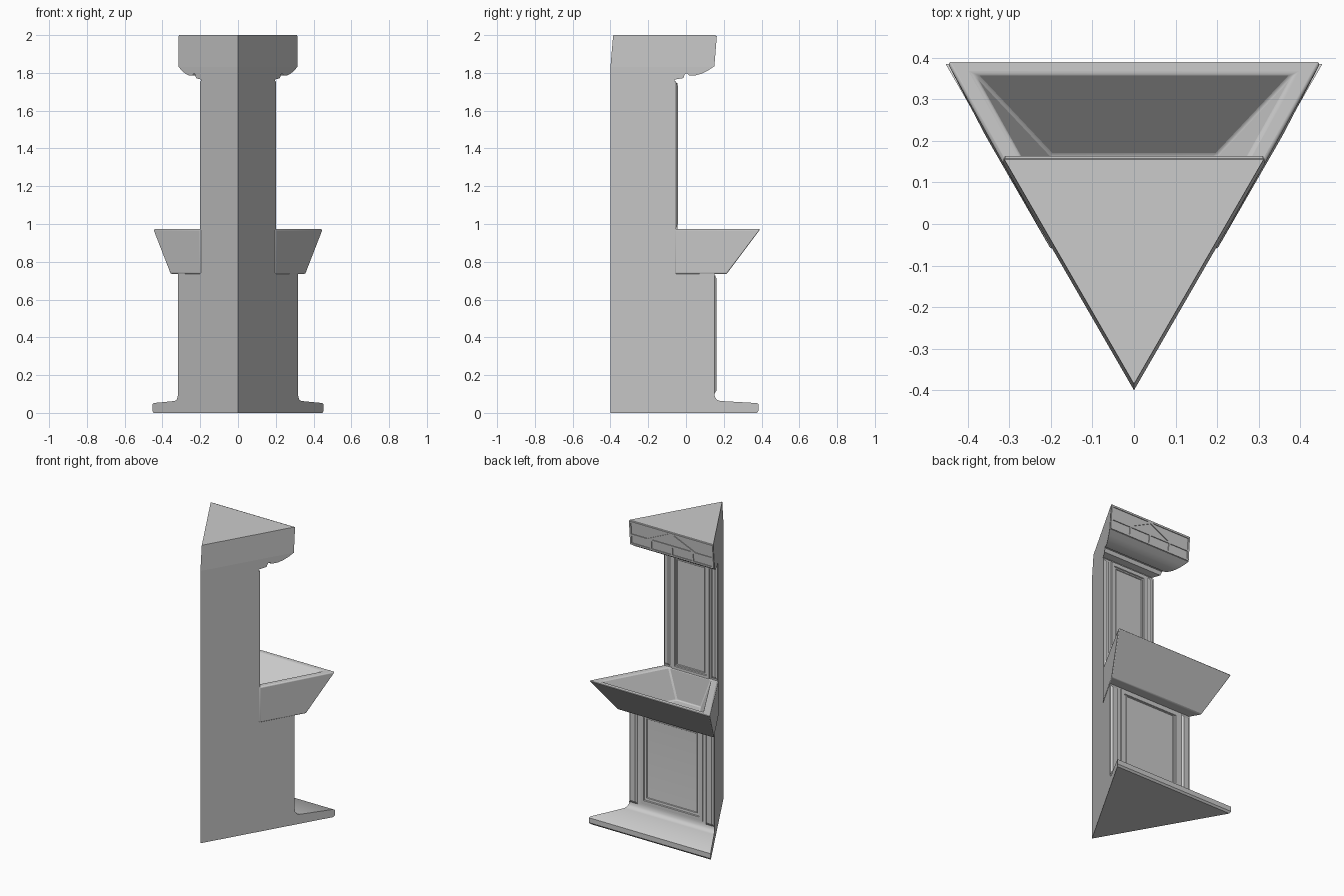
import bpy, bmesh, math
from mathutils import Vector

if "Cube" in bpy.data.objects:
    bpy.data.objects.remove(bpy.data.objects["Cube"])

T = math.tan(math.radians(30))   # half width of the wedge per unit of depth
APEX = -0.4


def finish(bm, name, bevel=0.0, smooth=False):
    bmesh.ops.recalc_face_normals(bm, faces=bm.faces)
    me = bpy.data.meshes.new(name)
    bm.to_mesh(me)
    bm.free()
    ob = bpy.data.objects.new(name, me)
    bpy.context.collection.objects.link(ob)
    if bevel:
        m = ob.modifiers.new("Bevel", 'BEVEL')
        m.width, m.segments, m.limit_method = bevel, 3, 'ANGLE'
    if smooth:
        bpy.context.view_layer.objects.active = ob
        ob.select_set(True)
        bpy.ops.object.shade_smooth_by_angle(angle=math.radians(35))
        ob.select_set(False)
    return ob


def add_loft(bm, rings, cyclic=False):
    vs = [[bm.verts.new(p) for p in r] for r in rings]
    n = len(vs[0])
    pairs = list(zip(vs, vs[1:])) + ([(vs[-1], vs[0])] if cyclic else [])
    for a, b in pairs:
        for i in range(n):
            j = (i + 1) % n
            bm.faces.new((a[i], a[j], b[j], b[i]))
    if not cyclic:
        bm.faces.new(vs[0])
        bm.faces.new(vs[-1])


def loft(name, rings, cyclic=False, **kw):
    bm = bmesh.new()
    add_loft(bm, rings, cyclic)
    return finish(bm, name, **kw)


def tri(apex, y, z):
    h = (y - apex) * T
    return [(0, apex, z), (h, y, z), (-h, y, z)]


def trap(y0, y1, h0, h1, z):
    return [(-h0, y0, z), (h0, y0, z), (h1, y1, z), (-h1, y1, z)]


def rect(h, z0, z1, y):
    return [(-h, y, z0), (h, y, z0), (h, y, z1), (-h, y, z1)]


# body: side profile (y, z) widened along the wedge
profile = [(0.375, 0), (0.385, 0.012), (0.385, 0.045), (0.375, 0.052), (0.18, 0.063),
           (0.163, 0.07), (0.153, 0.085), (0.15, 0.105), (0.15, 0.74), (-0.052, 0.74),
           (-0.052, 1.755), (-0.062, 1.757), (-0.06, 1.765), (-0.015, 1.772),
           (-0.005, 1.795), (0.008, 1.797), (0.015, 1.787), (0.05, 1.787),
           (0.08, 1.795), (0.112, 1.81), (0.145, 1.832)]
bm = bmesh.new()
sides = []
for s in (-1, 1):
    pts = [(0, APEX, 0)] + [(s * (y - APEX) * T, y, z) for y, z in profile] + [(0, APEX, 1.832)]
    sides.append([bm.verts.new(p) for p in pts])
a, b = sides
bm.faces.new(a)
bm.faces.new(b)
for i in range(len(a) - 1):
    bm.faces.new((a[i], a[i + 1], b[i + 1], b[i]))
bm.faces.new((a[-1], a[0], b[0], b[-1]))
bmesh.ops.remove_doubles(bm, verts=bm.verts, dist=1e-5)
finish(bm, "fountain_body", smooth=True)

# tapered top block of the cornice
loft("cornice_block", [tri(APEX, 0.145, 1.832), tri(-0.386, 0.158, 1.995),
                       tri(-0.385, 0.155, 2.0)])

# basin: outer wall, rim, then sloping bowl
def w(y, d=0.004):
    return (y - APEX) * T + d

loft("basin", [trap(-0.06, 0.215, w(-0.06), w(0.215), 0.735),
               trap(-0.06, 0.393, w(-0.06), w(0.393, -0.006), 0.973),
               trap(-0.045, 0.362, 0.158, 0.385, 0.973),
               trap(-0.03, 0.165, 0.09, 0.2, 0.775)], bevel=0.008, smooth=True)


# moulded panel frames and corner pilasters
def frame(name, h, z0, z1, y, width, depth):
    k = width
    loft(name, [rect(h, z0, z1, y - 0.005), rect(h - 0.004, z0 + 0.004, z1 - 0.004, y + depth),
                rect(h - k + 0.006, z0 + k - 0.006, z1 - k + 0.006, y + depth),
                rect(h - k, z0 + k, z1 - k, y - 0.005)], cyclic=True)


def pilasters(name, x0, x1, z0, z1, y, depth):
    bm = bmesh.new()
    c = min(0.01, depth)
    for s in (-1, 1):
        def r(i, yy):
            return [(s * (x0 + i), yy, z0 + 2 * i), (s * (x1 - i), yy, z0 + 2 * i),
                    (s * (x1 - i), yy, z1 - 2 * i), (s * (x0 + i), yy, z1 - 2 * i)]
        add_loft(bm, [r(0, y - 0.005), r(0, y), r(c, y + depth)])
    finish(bm, name)


frame("lower_panel_frame", 0.235, 0.11, 0.73, 0.15, 0.035, 0.006)
frame("lower_panel_bead", 0.192, 0.155, 0.7, 0.15, 0.012, 0.004)
pilasters("lower_pilasters", 0.255, 0.315, 0.1, 0.73, 0.15, 0.012)
frame("upper_panel_frame", 0.143, 0.965, 1.75, -0.052, 0.03, 0.006)
frame("upper_panel_bead", 0.108, 1.0, 1.715, -0.052, 0.01, 0.004)
pilasters("upper_pilasters", 0.155, 0.198, 0.98, 1.75, -0.052, 0.01)


# raised ribs on the slanted cornice face
def face_y(z):
    return 0.145 + (z - 1.832) * 0.08


bm = bmesh.new()


def rib(x0, z0, x1, z1, wid=0.012):
    p, q = Vector((x0, z0)), Vector((x1, z1))
    d = (q - p).normalized()
    n = Vector((-d.y, d.x)) * wid / 2
    c = [p - n, q - n, q + n, p + n]
    add_loft(bm, [[(v.x, face_y(v.y) + o, v.y) for v in c] for o in (-0.004, 0.005)])


for z in (1.84, 1.903, 1.99):
    rib(-0.31, z, 0.31, z)
for x in (-0.305, -0.155, 0, 0.155, 0.305):
    rib(x, 1.842, x, 1.9)
for s in (-1, 1):
    rib(s * 0.305, 1.9, s * 0.305, 1.99)
    rib(s * 0.175, 1.903, 0, 1.985, 0.015)
finish(bm, "cornice_ribs")
